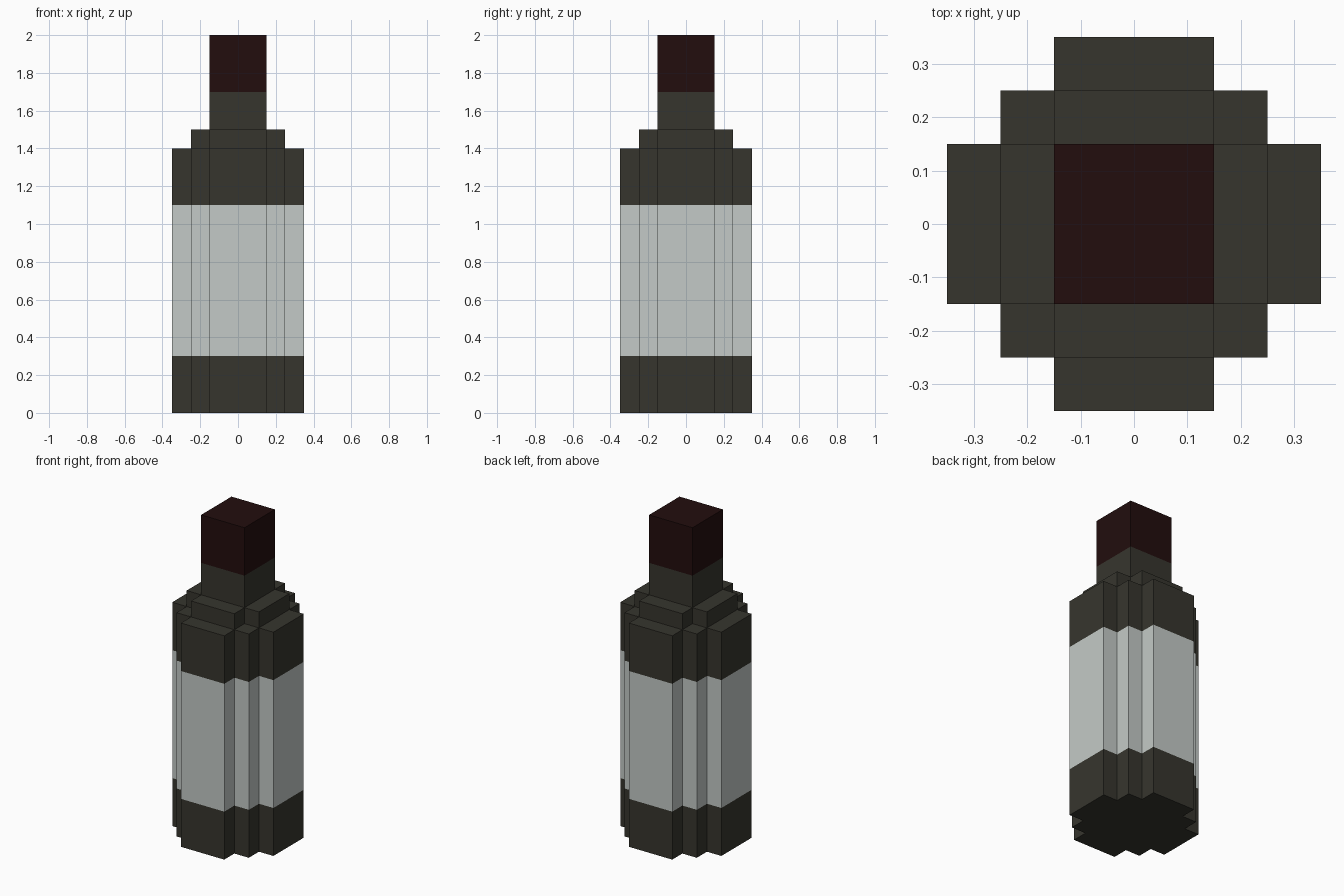
import bpy
import bmesh

if "Cube" in bpy.data.objects:
    bpy.data.objects.remove(bpy.data.objects["Cube"])


def material(name, rgb):
    m = bpy.data.materials.new(name)
    m.diffuse_color = (*rgb, 1.0)
    m.use_nodes = True
    m.node_tree.nodes["Principled BSDF"].inputs["Base Color"].default_value = m.diffuse_color
    return m


GLASS = material("dark_olive_glass", (0.037, 0.036, 0.027))
PAPER = material("pale_grey_label", (0.55, 0.59, 0.57))
SEAL = material("dark_red_seal", (0.016, 0.004, 0.004))


def stepped_outline(steps):
    """Blocky round outline, counter-clockwise, from its +x +y corner points."""
    quarter = []
    for i, (x, y) in enumerate(steps):
        if i:
            quarter.append((x, steps[i - 1][1]))   # inner corner of the step
        quarter.append((x, y))
    points = []
    for _ in range(4):
        points += quarter
        quarter = [(-y, x) for x, y in quarter]    # turn by 90 degrees
    return points


def prism(name, outline, levels, mats):
    """Upright prism cut at the given heights, one material per band."""
    bm = bmesh.new()
    rings = [[bm.verts.new((x, y, z)) for x, y in outline] for z in levels]
    n = len(outline)
    for band, (low, high) in enumerate(zip(rings, rings[1:])):
        for i in range(n):
            j = (i + 1) % n
            face = bm.faces.new((low[i], low[j], high[j], high[i]))
            face.material_index = band
    bm.faces.new(rings[0][::-1]).material_index = 0
    bm.faces.new(rings[-1]).material_index = len(mats) - 1
    mesh = bpy.data.meshes.new(name)
    bm.to_mesh(mesh)
    bm.free()
    for m in mats:
        mesh.materials.append(m)
    obj = bpy.data.objects.new(name, mesh)
    bpy.context.collection.objects.link(obj)
    return obj


# Body with the label band around its middle
body = stepped_outline([(0.35, 0.15), (0.25, 0.25), (0.15, 0.35)])
prism("bottle_body", body, [0, 0.3, 1.1, 1.4], [GLASS, PAPER, GLASS])

# Plus-shaped shoulder
shoulder = stepped_outline([(0.25, 0.15), (0.15, 0.25)])
prism("bottle_shoulder", shoulder, [1.4, 1.5], [GLASS])

# Square neck with the seal on top
neck = stepped_outline([(0.15, 0.15)])
prism("bottle_neck_and_seal", neck, [1.5, 1.7, 2.0], [GLASS, SEAL])
